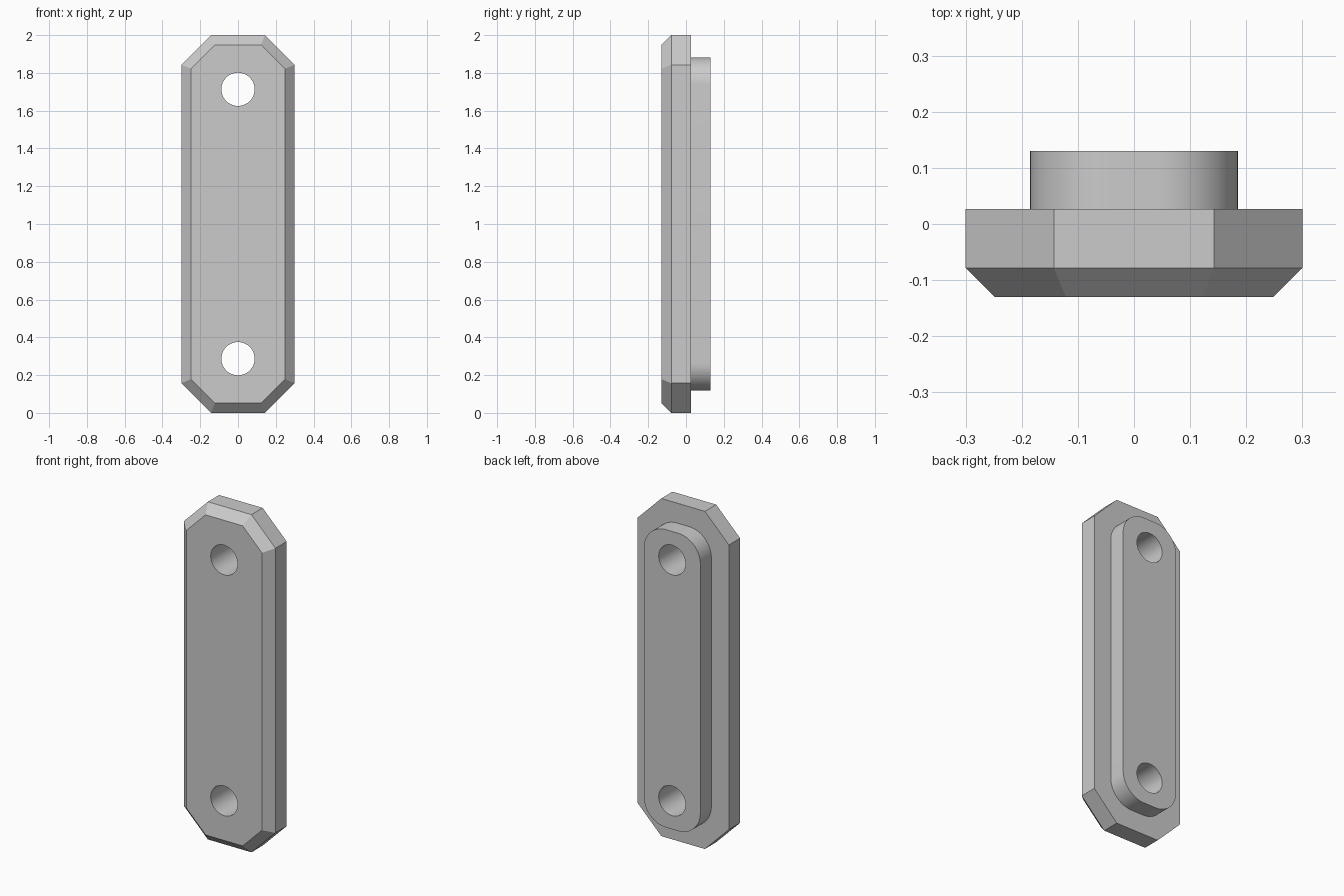
import bpy, bmesh
from math import sin, cos, pi, sqrt

if "Cube" in bpy.data.objects:
    bpy.data.objects.remove(bpy.data.objects["Cube"], do_unlink=True)

MID_Z = 1.0
HOLE_OFFSET, HOLE_RADIUS = 0.713, 0.088

grey = bpy.data.materials.new("plain grey")
grey.use_nodes = True
colour = (0.6, 0.6, 0.6, 1)
grey.diffuse_color = colour
grey.node_tree.nodes["Principled BSDF"].inputs["Base Color"].default_value = colour


def rounded_outline(half_w, half_h, corner, steps):
    """Rectangle outline with rounded corners, centred on the plate."""
    points = []
    for quarter, (sx, sz) in enumerate([(1, 1), (-1, 1), (-1, -1), (1, -1)]):
        for i in range(steps + 1):
            a = (quarter + i / steps) * pi / 2
            points.append((sx * (half_w - corner) + corner * cos(a),
                           MID_Z + sz * (half_h - corner) + corner * sin(a)))
    return points


def loft(name, sections):
    """Closed solid through (y, outline) sections along the depth."""
    bm = bmesh.new()
    rings = [[bm.verts.new((x, y, z)) for x, z in outline] for y, outline in sections]
    for a, b in zip(rings, rings[1:]):
        for i in range(len(a)):
            j = (i + 1) % len(a)
            bm.faces.new((a[i], a[j], b[j], b[i]))
    bm.faces.new(rings[0])
    bm.faces.new(rings[-1])
    bmesh.ops.recalc_face_normals(bm, faces=bm.faces)
    mesh = bpy.data.meshes.new(name)
    bm.to_mesh(mesh)
    bm.free()
    mesh.materials.append(grey)
    obj = bpy.data.objects.new(name, mesh)
    bpy.context.collection.objects.link(obj)
    return obj


def combine(target, other, operation):
    """Apply a boolean and discard the helper."""
    mod = target.modifiers.new(operation.lower(), "BOOLEAN")
    mod.operation, mod.object, mod.solver = operation, other, "EXACT"
    bpy.context.view_layer.objects.active = target
    bpy.ops.object.modifier_apply(modifier=mod.name)
    bpy.data.objects.remove(other, do_unlink=True)


# Eight-sided plate with a bevelled front rim
bevel, cut = 0.052, 0.157
outer = rounded_outline(0.3, 1.0, cut, 1)
inner = rounded_outline(0.3 - bevel, 1.0 - bevel, cut - bevel * (2 - sqrt(2)), 1)
plate = loft("mounting_plate", [(-0.13, inner), (-0.13 + bevel, outer), (0.027, outer)])

# Raised rounded pad on the back
pad_outline = rounded_outline(0.185, 0.882, 0.145, 16)
pad = loft("back_pad", [(-0.03, pad_outline), (0.13, pad_outline)])
combine(plate, pad, "UNION")

# Two bolt holes right through
for side in (-1, 1):
    circle = [(HOLE_RADIUS * cos(i * pi / 24),
               MID_Z + side * HOLE_OFFSET + HOLE_RADIUS * sin(i * pi / 24))
              for i in range(48)]
    cutter = loft("hole_cutter", [(-0.3, circle), (0.3, circle)])
    cutter.hide_render = True
    combine(plate, cutter, "DIFFERENCE")

bpy.ops.object.select_all(action="DESELECT")
plate.select_set(True)
bpy.context.view_layer.objects.active = plate
bpy.ops.object.shade_smooth_by_angle(angle=pi / 6)
